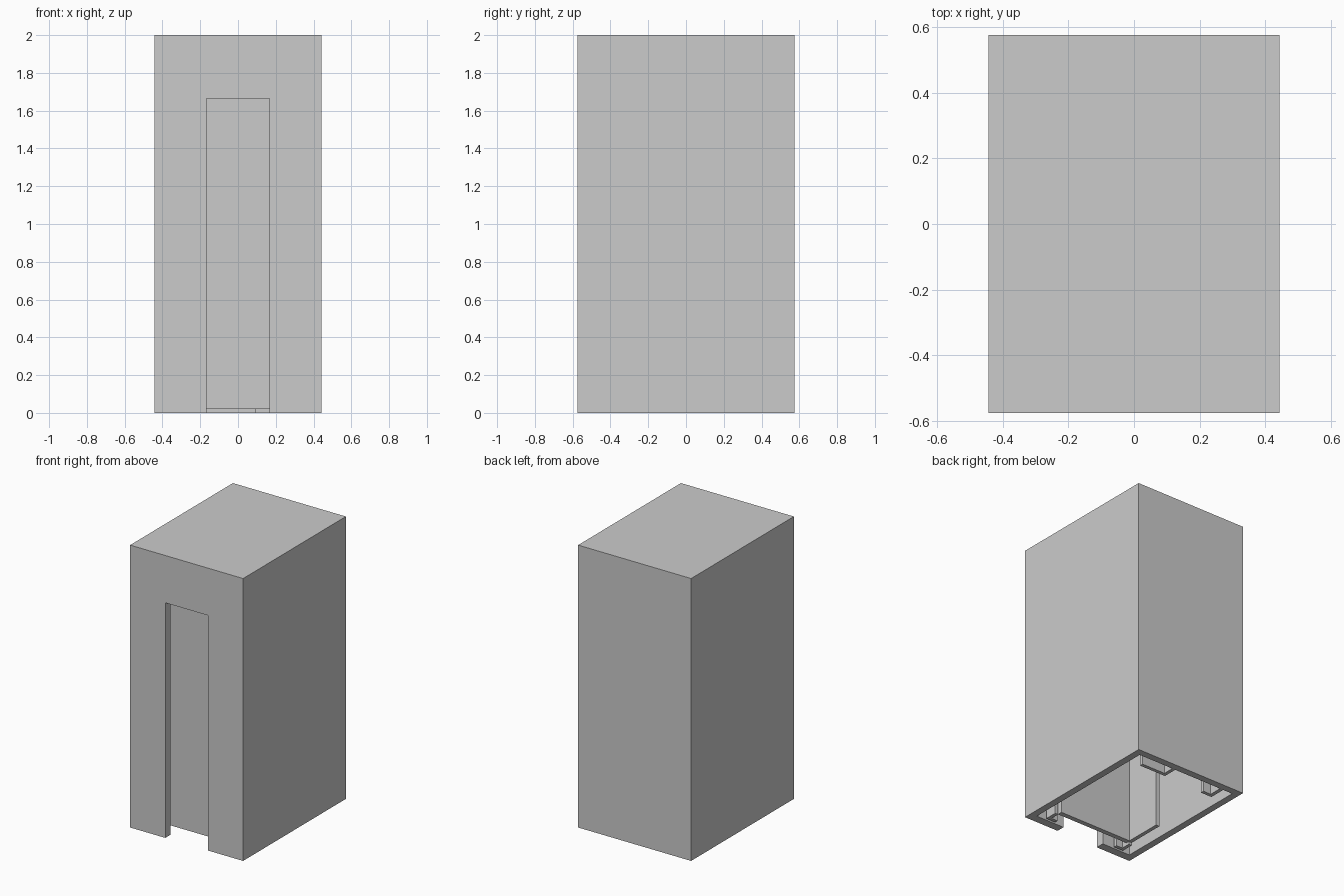
import bpy
import bmesh

old = bpy.data.objects.get("Cube")
if old:
    bpy.data.objects.remove(old, do_unlink=True)

W, D, H = 0.885, 1.15, 2.0      # outer size
WALL = 0.05
CEILING = H - WALL
GAP = 0.02                      # clearance under the inner panels

grey = bpy.data.materials.new("plain_grey")
grey.use_nodes = True
grey.diffuse_color = (0.6, 0.6, 0.6, 1)
grey.node_tree.nodes["Principled BSDF"].inputs["Base Color"].default_value = (0.6, 0.6, 0.6, 1)


def add_object(name, bm):
    bmesh.ops.recalc_face_normals(bm, faces=bm.faces)
    mesh = bpy.data.meshes.new(name)
    bm.to_mesh(mesh)
    bm.free()
    mesh.materials.append(grey)
    obj = bpy.data.objects.new(name, mesh)
    bpy.context.scene.collection.objects.link(obj)
    return obj


def prism(name, outline, z0, z1):
    """Extrude a closed plan outline from z0 to z1."""
    bm = bmesh.new()
    face = bm.faces.new([bm.verts.new((x, y, z0)) for x, y in outline])
    top = bmesh.ops.extrude_face_region(bm, geom=[face])["geom"]
    verts = [v for v in top if isinstance(v, bmesh.types.BMVert)]
    bmesh.ops.translate(bm, verts=verts, vec=(0, 0, z1 - z0))
    return add_object(name, bm)


def rect(x0, x1, y0, y1):
    return [(x0, y0), (x1, y0), (x1, y1), (x0, y1)]


def mirrored(outline):
    return [(-x, y) for x, y in outline]


def cut(target, cutter):
    mod = target.modifiers.new(cutter.name, "BOOLEAN")
    mod.operation = "DIFFERENCE"
    mod.solver = "EXACT"
    mod.object = cutter
    cutter.hide_render = True
    cutter.hide_viewport = True
    bpy.context.view_layer.update()


# Outer shell, open underneath, with a tall doorway in the front
shell = prism("outer_shell", rect(-W / 2, W / 2, -D / 2, D / 2), 0, H)
cavity = prism("cavity_cutter",
               rect(-W / 2 + WALL, W / 2 - WALL, -D / 2 + 0.06, D / 2 - WALL), -0.1, CEILING)
doorway = prism("doorway_cutter", rect(-0.167, 0.167, -D / 2 - 0.1, -D / 2 + 0.1), -0.1, 1.665)
cut(shell, cavity)
cut(shell, doorway)

# Panel closing the view behind the doorway
prism("door_panel", rect(-0.30, 0.28, -0.435, -0.40), GAP, CEILING)

# Side panel running back from the door panel
prism("side_panel", rect(-0.325, -0.297, -0.44, -0.13), GAP, CEILING)

# Hooked rails behind the door jambs
front_hook = [(-0.325, -0.50), (-0.25, -0.50), (-0.25, -0.475),
              (-0.30, -0.475), (-0.30, -0.41), (-0.325, -0.41)]
prism("front_right_rail", front_hook, 0, CEILING)
prism("front_left_rail", mirrored(front_hook), 0, CEILING)

# Hooked rails on the back wall
back_y = D / 2 - WALL
prism("back_right_rail",
      [(-0.317, back_y), (-0.317, 0.405), (-0.23, 0.405),
       (-0.23, 0.43), (-0.29, 0.43), (-0.29, back_y)], 0, CEILING)
prism("back_left_rail",
      [(0.09, back_y), (0.09, 0.42), (0.30, 0.42),
       (0.30, 0.445), (0.115, 0.445), (0.115, back_y)], 0, CEILING)
